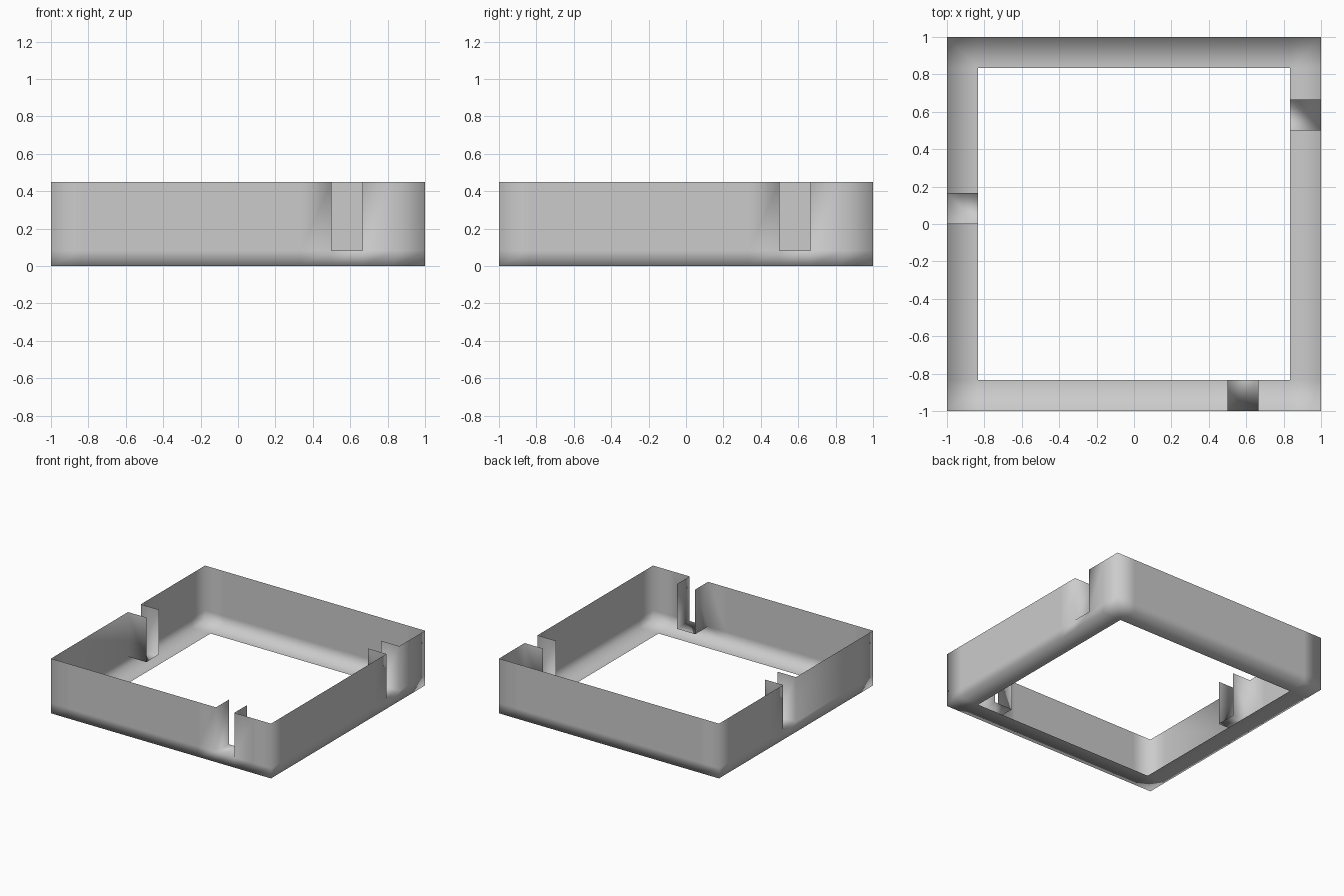
import bpy, bmesh
from math import radians
from mathutils import Matrix, Vector

if "Cube" in bpy.data.objects:
    bpy.data.objects.remove(bpy.data.objects["Cube"])

W = 1 / 6          # rim and slot width
IN = 1 - W         # inner edge of the rim
Z1, Z2 = 1 / 12, 0.45   # slot floor, wall top

bm = bmesh.new()


def quad(rot, *pts):
    bm.faces.new([bm.verts.new(rot @ Vector(p)) for p in pts])


def side(angle, slot=None):
    """One wall with its bottom rim, drawn as the front side then turned."""
    rot = Matrix.Rotation(radians(angle), 3, 'Z')
    cols = [-1, -IN, IN, 1]
    if slot is not None:
        cols = sorted(cols + [slot - W, slot, slot + W])
        cols = [c for i, c in enumerate(cols) if i == 0 or c - cols[i - 1] > 0.01]
    for a, b in zip(cols, cols[1:]):
        # outer wall, left open above the slot floor
        quad(rot, (a, -1, 0), (b, -1, 0), (b, -1, Z1), (a, -1, Z1))
        if a != slot:
            quad(rot, (a, -1, Z1), (b, -1, Z1), (b, -1, Z2), (a, -1, Z2))
        # bottom rim, the last corner belongs to the next side
        if b < 1:
            quad(rot, (a, -1, 0), (a, -IN, 0), (b, -IN, 0), (b, -1, 0))
    if slot is not None:
        a, b = slot, slot + W
        # slot floor and its two inward cheeks
        quad(rot, (a, -1, Z1), (b, -1, Z1), (b, -IN, Z1), (a, -IN, Z1))
        quad(rot, (a, -1, Z1), (a, -IN, Z1), (a, -IN, Z2), (a, -1, Z2))
        quad(rot, (b, -IN, Z1), (b, -1, Z1), (b, -1, Z2), (b, -IN, Z2))


side(0, 0.5)      # front
side(90, 0.5)     # right
side(180)         # back
side(-90, -W)     # left

# Weld the sides into one continuous smooth shell
bmesh.ops.remove_doubles(bm, verts=bm.verts, dist=0.001)
for f in bm.faces:
    f.smooth = True
mesh = bpy.data.meshes.new("slotted_square_frame")
bm.to_mesh(mesh)
bm.free()
frame = bpy.data.objects.new("slotted_square_frame", mesh)
bpy.context.collection.objects.link(frame)
